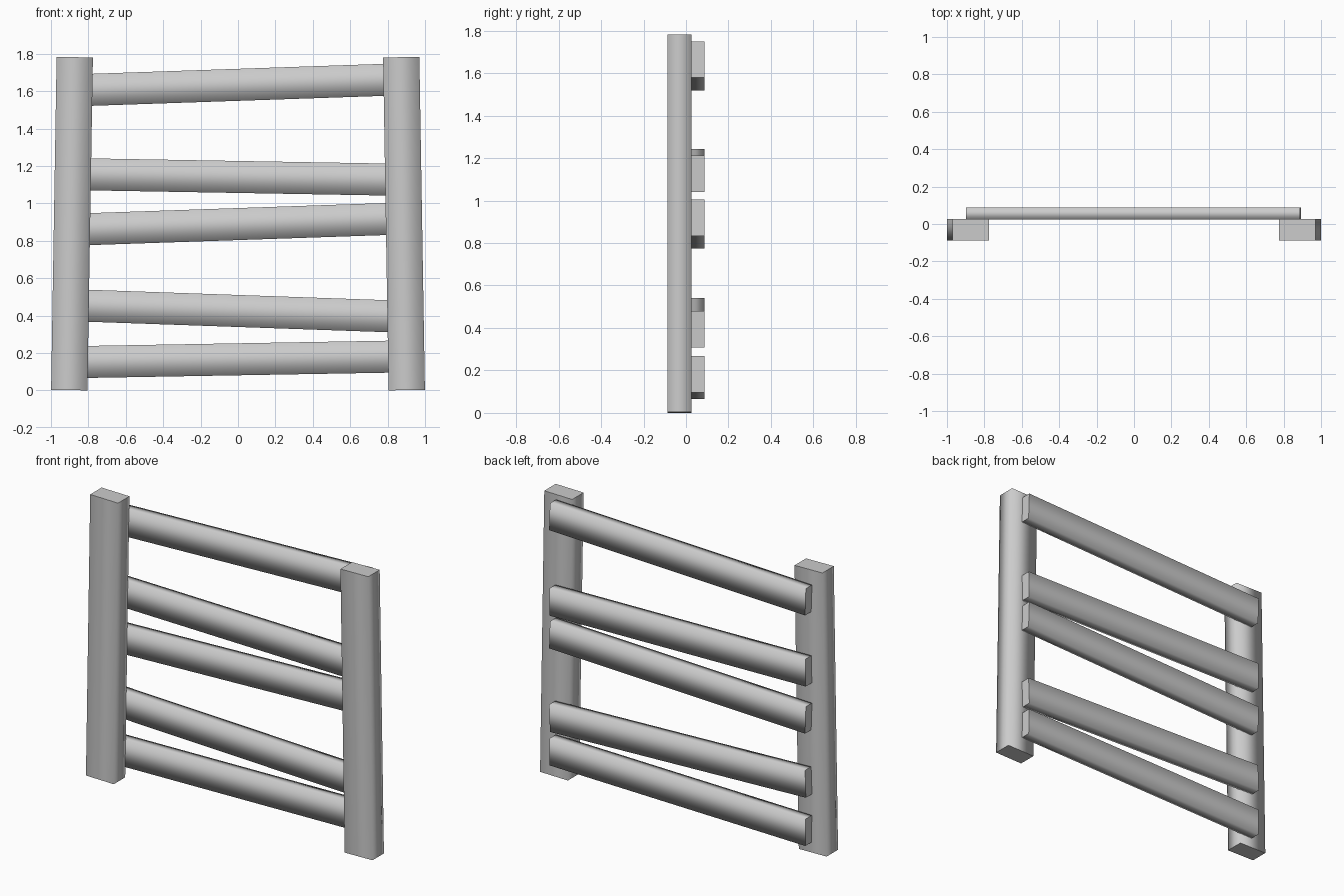
import bpy, bmesh
from math import radians
from mathutils import Matrix

if "Cube" in bpy.data.objects:
    bpy.data.objects.remove(bpy.data.objects["Cube"])


def plank(name, size, centre, tilt, long_axis):
    """Box tilted about y; long sides shaded smooth, end caps crisp."""
    bm = bmesh.new()
    bmesh.ops.create_cube(bm, size=1.0)
    bmesh.ops.scale(bm, vec=size, verts=bm.verts)
    for f in bm.faces:
        cap = abs(f.normal[long_axis]) > 0.9
        f.smooth = not cap
        if cap:
            for e in f.edges:
                e.smooth = False
    bm.transform(Matrix.Rotation(tilt, 4, 'Y'))
    me = bpy.data.meshes.new(name)
    bm.to_mesh(me)
    bm.free()
    ob = bpy.data.objects.new(name, me)
    ob.location = centre
    bpy.context.collection.objects.link(ob)
    return ob


# Upright posts leaning slightly inward
for side, label in ((-1, "left"), (1, "right")):
    plank(label + "_post", (0.194, 0.114, 1.78),
          (side * 0.8875, -0.0305, 0.8915), radians(-0.95) * side, 2)

# Crooked rails nailed to the back: (centre height, rise in degrees)
rails = [(0.166, 1.0), (0.4245, -2.0), (0.889, 1.95), (1.141, -1.0), (1.6335, 1.95)]
for i, (z, rise) in enumerate(rails, 1):
    plank(f"rail_{i}", (1.786, 0.064, 0.171),
          (-0.002, 0.0555, z), radians(-rise), 0)
